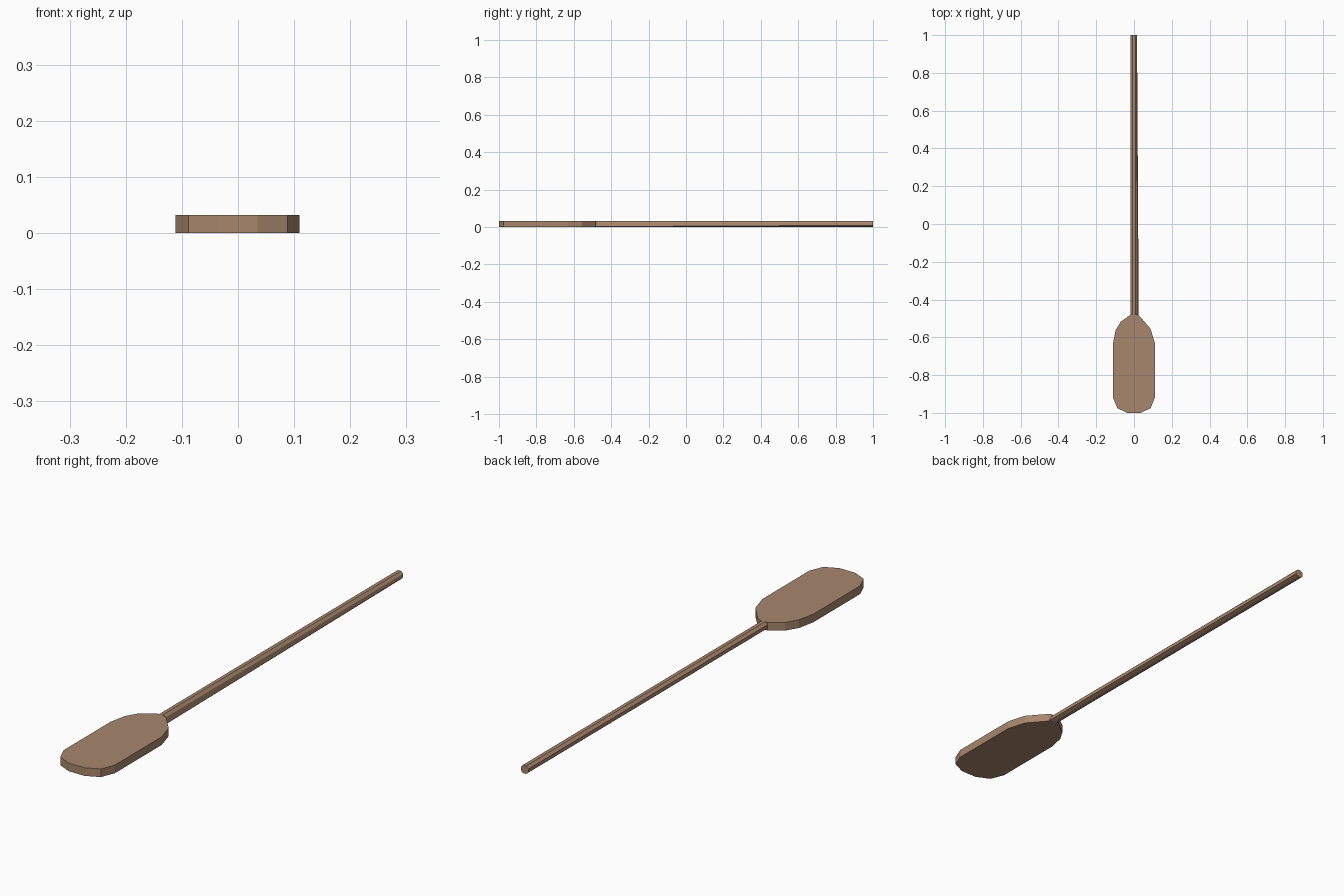
import bpy, bmesh

if "Cube" in bpy.data.objects:
    bpy.data.objects.remove(bpy.data.objects["Cube"])

wood = bpy.data.materials.new("warm wood")
wood.diffuse_color = (0.39, 0.245, 0.152, 1)
wood.use_nodes = True
wood.node_tree.nodes["Principled BSDF"].inputs["Base Color"].default_value = wood.diffuse_color
T = 0.032  # thickness of the whole paddle


def loft(name, rings):
    """Join matching rings of points into a closed, flat-shaded solid."""
    bm = bmesh.new()
    loops = [[bm.verts.new(p) for p in ring] for ring in rings]
    n = len(loops[0])
    for a, b in zip(loops, loops[1:]):
        for i in range(n):
            bm.faces.new((a[i], a[(i + 1) % n], b[(i + 1) % n], b[i]))
    bm.faces.new(loops[0])
    bm.faces.new(loops[-1])
    bmesh.ops.recalc_face_normals(bm, faces=bm.faces)
    mesh = bpy.data.meshes.new(name)
    bm.to_mesh(mesh)
    bm.free()
    mesh.materials.append(wood)
    ob = bpy.data.objects.new(name, mesh)
    bpy.context.collection.objects.link(ob)


# Blade: outline with slightly uneven shoulders, extruded upward
outline = [(-0.035, -1.0), (0.035, -1.0), (0.088, -0.975), (0.11, -0.92),
           (0.11, -0.63), (0.088, -0.555), (0.03, -0.488), (0.018, -0.48),
           (-0.018, -0.48), (-0.07, -0.517), (-0.097, -0.562),
           (-0.111, -0.63), (-0.111, -0.92), (-0.088, -0.975)]
loft("blade", [[(x, y, z) for x, y in outline] for z in (0, T)])

# Shaft: octagonal at the grip, flaring low on one side at the blade
left = [(-0.007, 0.0), (-0.018, 0.009), (-0.018, 0.023), (-0.007, T)]
grip = left + [(0.007, T), (0.016, 0.023), (0.016, 0.009), (0.007, 0.0)]
neck = left + [(0.007, T), (0.017, 0.023), (0.025, 0.002), (0.007, 0.0)]
loft("shaft", [[(x, -0.49, z) for x, z in neck],
               [(x, 1.0, z) for x, z in grip]])
